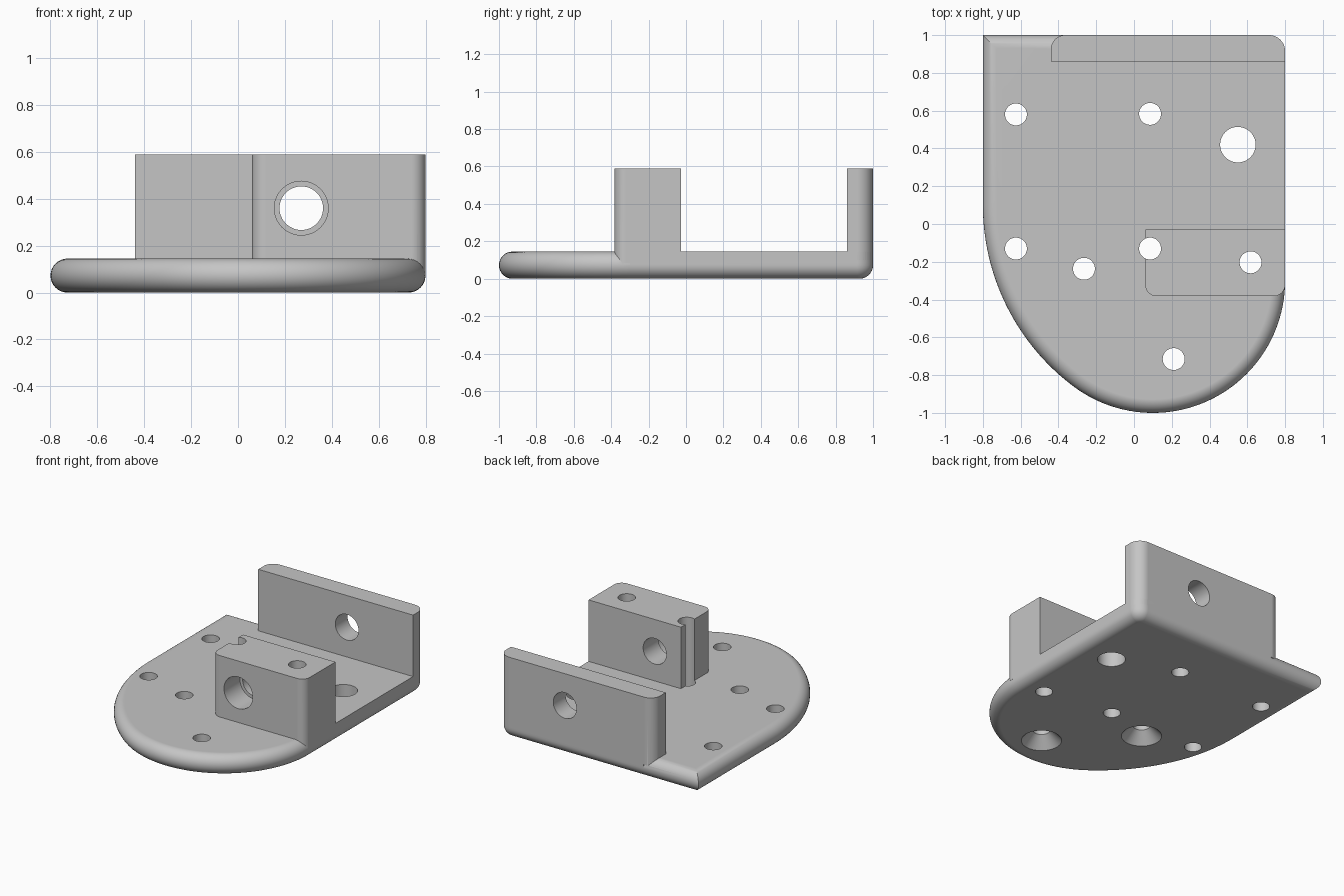
import bpy
import bmesh
from math import sin, cos, pi, radians

if "Cube" in bpy.data.objects:
    bpy.data.objects.remove(bpy.data.objects["Cube"])

grey = bpy.data.materials.new("light_grey")
grey.use_nodes = True
grey.diffuse_color = (0.56, 0.56, 0.56, 1)
grey.node_tree.nodes["Principled BSDF"].inputs["Base Color"].default_value = grey.diffuse_color

THICK, TOP = 0.145, 0.59
FILLET = THICK / 2


def arc(cx, cy, r, a0, a1, n):
    """Points on an arc, each with its outward direction."""
    angles = [radians(a0 + (a1 - a0) * i / n) for i in range(n + 1)]
    return [(cx + r * cos(a), cy + r * sin(a), cos(a), sin(a)) for a in angles]


def loft(name, rings):
    """Closed solid through rings of equal point count."""
    bm = bmesh.new()
    loops = [[bm.verts.new(p) for p in ring] for ring in rings]
    n = len(loops[0])
    for low, high in zip(loops, loops[1:]):
        for i in range(n):
            j = (i + 1) % n
            bm.faces.new((low[i], low[j], high[j], high[i]))
    bm.faces.new(loops[0][::-1])
    bm.faces.new(loops[-1])
    bmesh.ops.remove_doubles(bm, verts=bm.verts, dist=1e-5)
    bmesh.ops.recalc_face_normals(bm, faces=bm.faces)
    mesh = bpy.data.meshes.new(name)
    bm.to_mesh(mesh)
    bm.free()
    mesh.materials.append(grey)
    obj = bpy.data.objects.new(name, mesh)
    bpy.context.collection.objects.link(obj)
    return obj


def prism(name, points, z0, z1):
    return loft(name, [[(p[0], p[1], z) for p in points] for z in (z0, z1)])


def drill(name, profile, x, other, along_y=False):
    """Round cutter from (radius, height) pairs, upright or pointing to the back."""
    rings = []
    for r, h in profile:
        ring = [(r * cos(2 * pi * i / 48), r * sin(2 * pi * i / 48)) for i in range(48)]
        rings.append([(x + u, h, other + v) if along_y else (x + u, other + v, h)
                      for u, v in ring])
    return loft(name, rings)


def combine(body, tool, operation):
    mod = body.modifiers.new(tool.name, 'BOOLEAN')
    mod.operation, mod.solver, mod.object = operation, 'EXACT', tool
    bpy.context.view_layer.objects.active = body
    bpy.ops.object.modifier_apply(modifier=mod.name)
    bpy.data.objects.remove(tool)


# Base plate outline: True marks the stretch whose top edge stays square
outline = [(p, False) for p in arc(0.1, -0.3, 0.7, -126.87, 0, 48)]
outline += [((0.8, -0.3, 1, 0), True)]
outline += [(p, True) for p in arc(0.715, 0.915, 0.085, 0, 90, 12)]
outline += [((-0.36, 1, 0, 1), True), ((-0.36, 1, 0, 1), False), ((-0.8, 1, -1, 1), False)]
outline += [(p, False) for p in arc(0.4, 0.1, 1.2, 180, 233.13, 32)[:-1]]

# Base plate with its rounded rim
rings = []
for k in range(17):
    a = -pi / 2 + pi * k / 16
    inset, z = FILLET * (1 - cos(a)), FILLET * (1 + sin(a))
    ring = []
    for (x, y, nx, ny), square in outline:
        d = 0 if square and a > 0 else inset
        ring.append((x - nx * d, y - ny * d, z))
    rings.append(ring)
body = loft("mounting_bracket", rings)

# Rear wall with rounded outer corners
wall = [(0.8, 0.86)] + arc(0.715, 0.915, 0.085, 0, 90, 12)
wall += arc(-0.365, 0.925, 0.075, 90, 180, 12) + [(-0.44, 0.86)]
combine(body, prism("rear_wall", wall, 0.1, TOP), 'UNION')

# Front block with rounded front corners
block = [(0.8, -0.028), (0.06, -0.028)]
block += arc(0.12, -0.322, 0.06, 180, 270, 12) + arc(0.74, -0.322, 0.06, 270, 360, 12)
combine(body, prism("front_block", block, 0.08, TOP), 'UNION')

# Plain vertical holes; one of them grooves the side of the block
for x, y, r in [(-0.625, 0.58, 0.058), (0.085, 0.583, 0.058), (-0.625, -0.13, 0.058),
                (0.085, -0.13, 0.058), (0.617, -0.203, 0.058), (0.55, 0.42, 0.094)]:
    combine(body, drill("hole", [(r, -0.1), (r, 0.8)], x, y), 'DIFFERENCE')

# Holes countersunk from below
for x, y in [(-0.265, -0.237), (0.21, -0.715)]:
    profile = [(0.145, -0.01), (0.058, 0.08), (0.058, 0.3)]
    combine(body, drill("countersunk_hole", profile, x, y), 'DIFFERENCE')

# Stepped bore through the block and the wall
bore = [(0.115, -0.6), (0.115, -0.2), (0.093, -0.2), (0.093, 1.2)]
combine(body, drill("stepped_bore", bore, 0.27, 0.36, along_y=True), 'DIFFERENCE')

# Smooth rounded surfaces, crisp edges
bpy.ops.object.select_all(action='DESELECT')
body.select_set(True)
bpy.context.view_layer.objects.active = body
bpy.ops.object.shade_smooth_by_angle(angle=radians(30))
weighted = body.modifiers.new("weighted_normals", 'WEIGHTED_NORMAL')
weighted.keep_sharp = True
